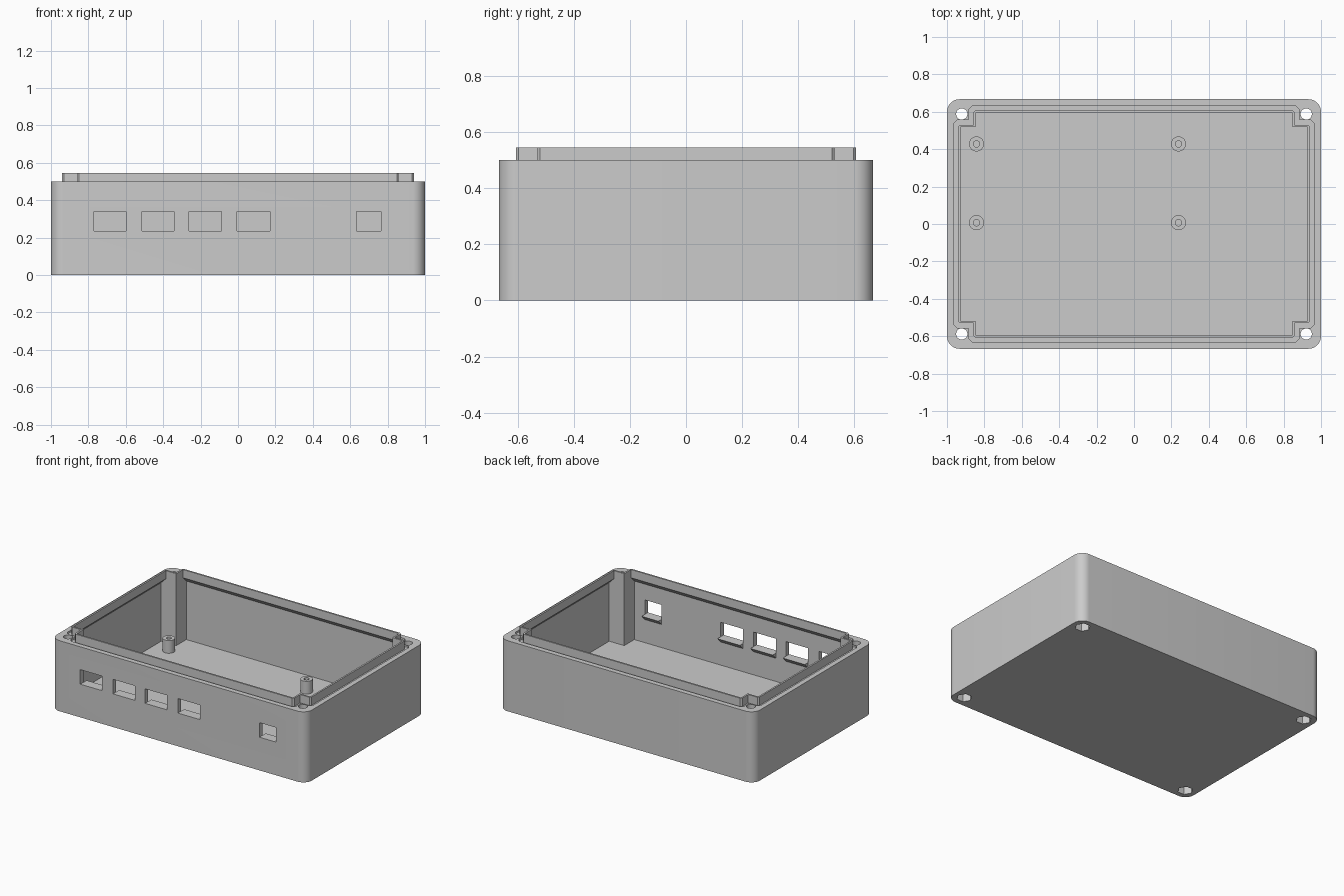
import bpy, bmesh, math

if "Cube" in bpy.data.objects:
    bpy.data.objects.remove(bpy.data.objects["Cube"])

grey = bpy.data.materials.new("plain_grey")
grey.diffuse_color = (0.6, 0.6, 0.6, 1)
grey.use_nodes = True
grey.node_tree.nodes["Principled BSDF"].inputs["Base Color"].default_value = grey.diffuse_color


def loft(name, sections):
    """Closed solid through (outline, z) sections with equal point counts."""
    bm = bmesh.new()
    rings = [[bm.verts.new((x, y, z)) for x, y in pts] for pts, z in sections]
    n = len(rings[0])
    for a, b in zip(rings, rings[1:]):
        for i in range(n):
            bm.faces.new((a[i], a[(i + 1) % n], b[(i + 1) % n], b[i]))
    bm.faces.new(rings[0][::-1])
    bm.faces.new(rings[-1])
    bmesh.ops.recalc_face_normals(bm, faces=bm.faces)
    me = bpy.data.meshes.new(name)
    bm.to_mesh(me)
    bm.free()
    ob = bpy.data.objects.new(name, me)
    bpy.context.collection.objects.link(ob)
    return ob


def combine(ob, other, op):
    """Apply a boolean and remove the helper."""
    mod = ob.modifiers.new("bool", 'BOOLEAN')
    mod.operation, mod.solver, mod.object = op, 'EXACT', other
    bpy.context.view_layer.update()
    dg = bpy.context.evaluated_depsgraph_get()
    me = bpy.data.meshes.new_from_object(ob.evaluated_get(dg))
    ob.modifiers.clear()
    ob.data = me
    bpy.data.objects.remove(other)


def finish(ob):
    ob.data.materials.clear()
    ob.data.materials.append(grey)
    bpy.context.view_layer.objects.active = ob
    bpy.ops.object.select_all(action='DESELECT')
    ob.select_set(True)
    bpy.ops.object.shade_smooth_by_angle(angle=math.radians(30))


def circle(cx, cy, r, n):
    return [(cx + r * math.cos(2 * math.pi * i / n),
             cy + r * math.sin(2 * math.pi * i / n)) for i in range(n)]


def rounded(hx, hy, r, n=10):
    pts = []
    for k, (sx, sy) in enumerate([(1, 1), (-1, 1), (-1, -1), (1, -1)]):
        for i in range(n + 1):
            a = math.pi / 2 * (k + i / n)
            pts.append((sx * (hx - r) + r * math.cos(a), sy * (hy - r) + r * math.sin(a)))
    return pts


def notched(hx, hy, nx, ny, c=0):
    """Rectangle with stepped corners; c trims the outward corners."""
    if c:
        q = [(hx, ny - c), (hx - c, ny), (nx, ny), (nx, hy - c), (nx - c, hy)]
    else:
        q = [(hx, ny), (nx, ny), (nx, hy)]
    pts = []
    for sx, sy, rev in [(1, 1, 1), (-1, 1, -1), (-1, -1, 1), (1, -1, -1)]:
        pts += [(sx * x, sy * y) for x, y in q[::rev]]
    return pts


def box(x0, x1, y0, y1, z0, z1):
    return loft("cutter", [([(x0, y0), (x1, y0), (x1, y1), (x0, y1)], z) for z in (z0, z1)])


# Outer shell with seal groove and raised lip
body = loft("enclosure_body", [(rounded(1, 0.667, 0.067), z) for z in (0, 0.5)])
groove = notched(0.965, 0.631, 0.884, 0.555, 0.02)
combine(body, loft("cutter", [(groove, 0.486), (groove, 0.6)]), 'DIFFERENCE')
lip = notched(0.94, 0.606, 0.859, 0.53, 0.01)
combine(body, loft("lip", [(lip, 0.47), (lip, 0.545)]), 'UNION')

# Cavity, widening below the lip and leaving square corner posts
wide = notched(0.965, 0.631, 0.847, 0.518)
narrow = notched(0.928, 0.594, 0.847, 0.518)
combine(body, loft("cutter", [(wide, 0.035), (wide, 0.45), (narrow, 0.487), (narrow, 0.6)]),
        'DIFFERENCE')

# Corner screw holes with hexagonal nut pockets underneath
for sx in (-1, 1):
    for sy in (-1, 1):
        c = (sx * 0.921, sy * 0.588)
        for r, n, z0, z1 in [(0.03, 32, -0.1, 0.7), (0.05, 6, -0.1, 0.06)]:
            pts = circle(*c, r, n)
            combine(body, loft("cutter", [(pts, z0), (pts, z1)]), 'DIFFERENCE')

# Port openings in the front wall, each with a sloped sill inside
ports = [(-0.77, -0.6), (-0.513, -0.342), (-0.262, -0.088), (-0.005, 0.171), (0.634, 0.765)]
for x0, x1 in ports:
    combine(body, box(x0, x1, -0.8, -0.6, 0.235, 0.338), 'DIFFERENCE')
    sill = loft("port_sill", [
        ([(x0, -0.632), (x1, -0.632), (x1, -0.631), (x0, -0.631)], 0.199),
        ([(x0, -0.632), (x1, -0.632), (x1, -0.596), (x0, -0.596)], 0.235)])
    finish(sill)
finish(body)

# Board standoffs with screw holes
for x in (-0.842, 0.238):
    for y in (0.007, 0.428):
        post = loft("standoff", [(circle(x, y, 0.04, 32), z) for z in (0.03, 0.125)])
        pts = circle(x, y, 0.017, 24)
        combine(post, loft("cutter", [(pts, 0.04), (pts, 0.2)]), 'DIFFERENCE')
        finish(post)
